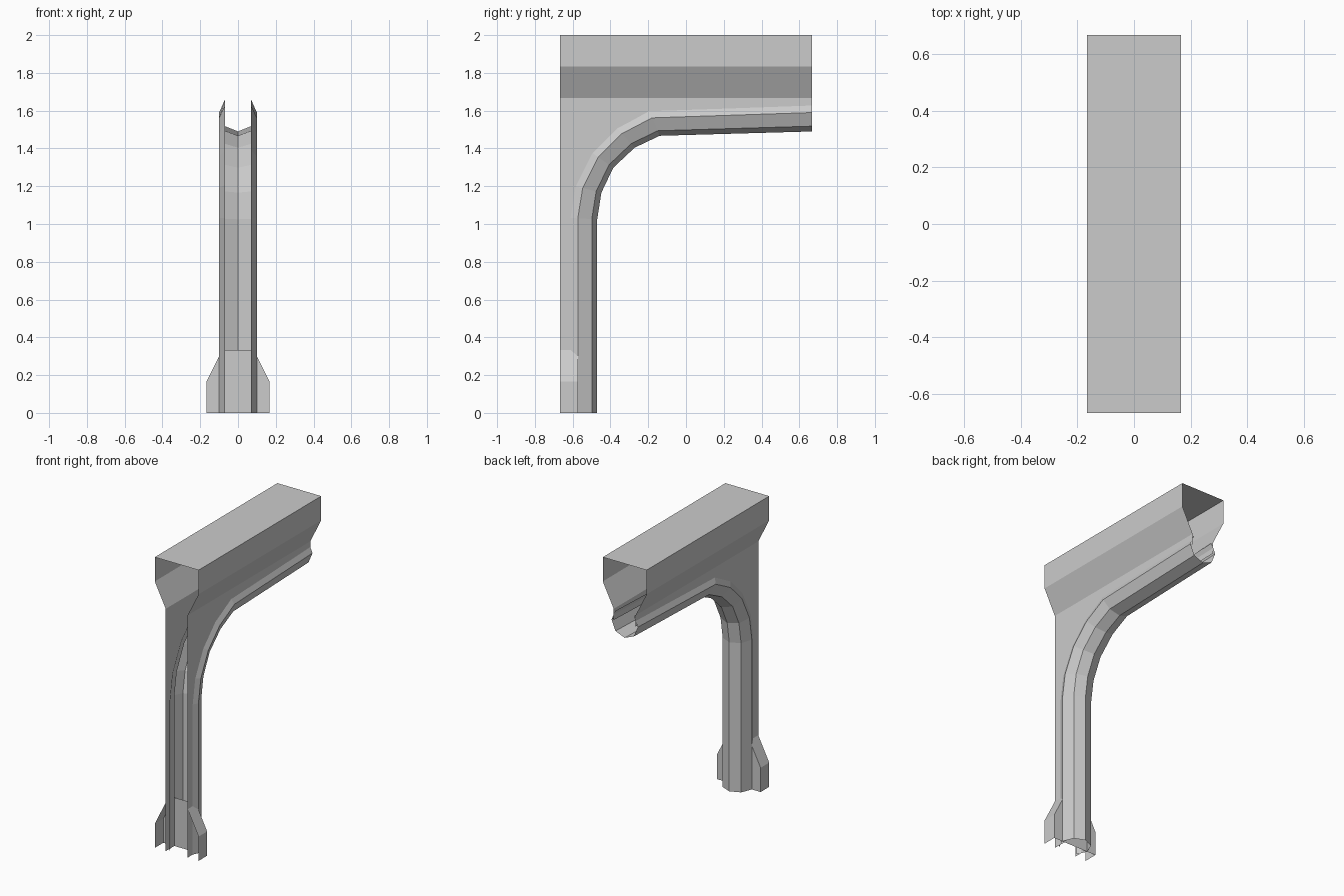
import bpy

if "Cube" in bpy.data.objects:
    bpy.data.objects.remove(bpy.data.objects["Cube"])

W, N = 1 / 6, 1 / 12          # wide and narrow half widths
Y0, Y1 = -2 / 3, 2 / 3        # front and back ends


def add_mesh(name, verts, faces):
    me = bpy.data.meshes.new(name)
    me.from_pydata(verts, [], faces)
    me.update()
    ob = bpy.data.objects.new(name, me)
    bpy.context.collection.objects.link(ob)
    return ob


def loft(name, rows):
    """Skin a grid of points with quads."""
    n = len(rows[0])
    verts = [p for r in rows for p in r]
    faces = [(i * n + j, i * n + j + 1, (i + 1) * n + j + 1, (i + 1) * n + j)
             for i in range(len(rows) - 1) for j in range(n - 1)]
    return add_mesh(name, verts, faces)


# Bend paths (y, z): widest line of the rib and its inner ridge
outer = [(-.573, 0), (-.573, 1.03), (-.547, 1.19), (-.465, 1.354),
         (-.34, 1.478), (-.18, 1.562), (Y1, 1.59)]
inner = [(-.47, 0), (-.47, 1.025), (-.448, 1.166), (-.385, 1.298),
         (-.272, 1.404), (-.14, 1.467), (Y1, 1.49)]

# Rib: half section as (x, blend from outer to inner), mirrored
half = [(.07, -.67), (.1, 0), (.07, .72), (0, 1)]
section = half + [(-x, t) for x, t in reversed(half[:-1])]
loft("arch_rib", [[(x, a[0] + t * (b[0] - a[0]), a[1] + t * (b[1] - a[1]))
                   for x, t in section] for a, b in zip(outer, inner)])

# Flat web walls between the rib and the beam
edge = [(Y0, 0)] + outer + [(Y1, 5 / 3), (Y0, 5 / 3)]
for side, s in (("right", 1), ("left", -1)):
    pts = [(s * N, y, z) for y, z in edge]
    order = list(range(len(pts)))
    add_mesh("web_wall_" + side, pts, [order if s > 0 else order[::-1]])

# Top beam: open-ended flared channel with flat top
beam = [(N, 5 / 3), (W, 11 / 6), (W, 2), (-W, 2), (-W, 11 / 6), (-N, 5 / 3)]
loft("top_beam", [[(x, y, z) for x, z in beam] for y in (Y0, Y1)])

# Foot: flared sides and a back plate
foot = [(W, 0), (W, 1 / 6), (N, 1 / 3), (-N, 1 / 3), (-W, 1 / 6), (-W, 0)]
for side, prof in (("right", foot[:3]), ("left", foot[3:])):
    loft("foot_flare_" + side, [[(x, y, z) for x, z in prof] for y in (Y0, -.573)])
add_mesh("foot_back_plate", [(x, -.573, z) for x, z in foot], [range(5, -1, -1)])
